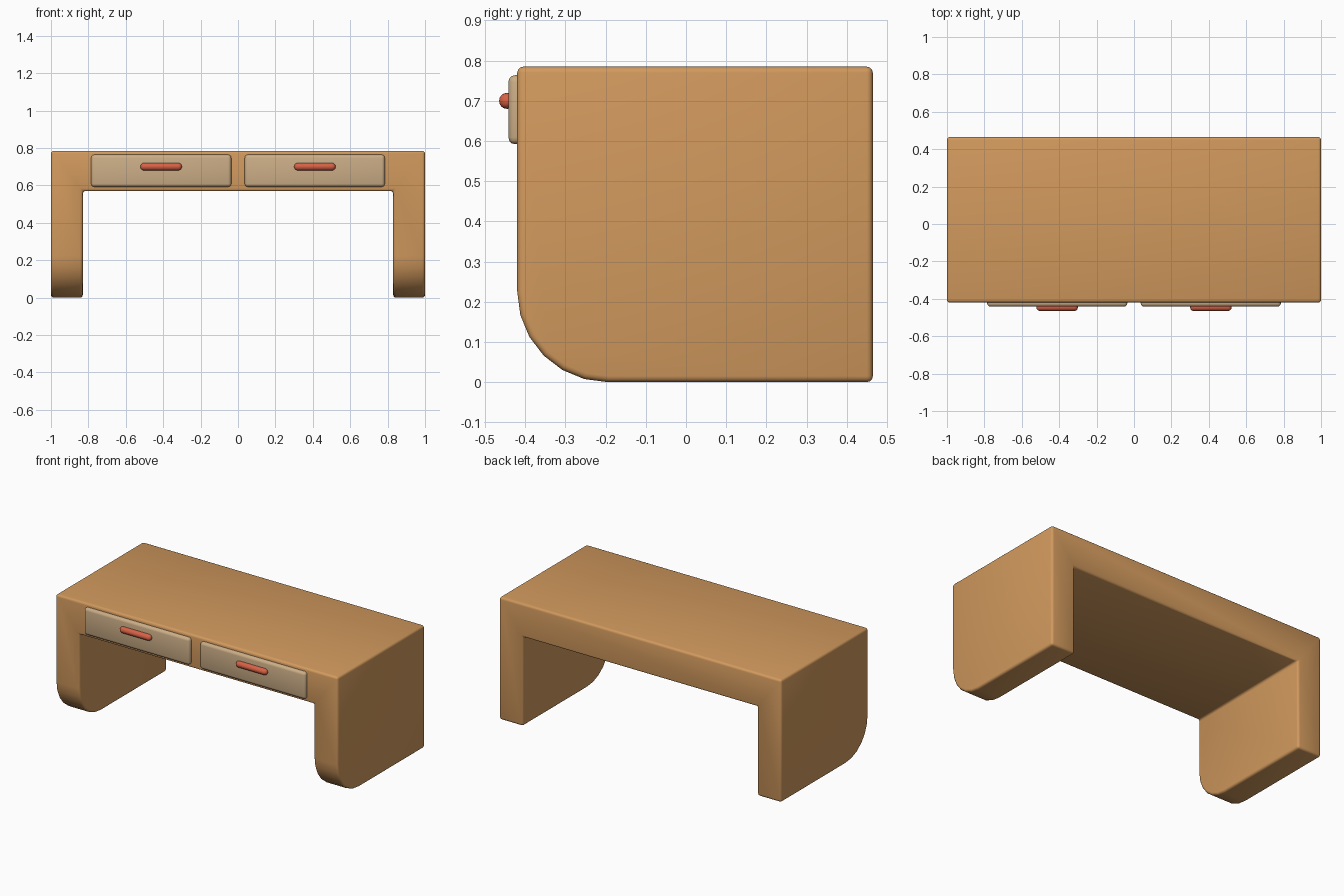
import bpy, bmesh
from mathutils import Matrix, Vector

if "Cube" in bpy.data.objects:
    bpy.data.objects.remove(bpy.data.objects["Cube"])

FRONT, BACK, TOP = -0.42, 0.465, 0.785


def material(name, color):
    m = bpy.data.materials.new(name)
    m.diffuse_color = (*color, 1)
    m.use_nodes = True
    m.node_tree.nodes["Principled BSDF"].inputs["Base Color"].default_value = m.diffuse_color
    return m


wood = material("wood", (0.64, 0.32, 0.11))
pale_wood = material("pale_wood", (0.60, 0.42, 0.24))
red = material("red", (0.68, 0.12, 0.06))


def finish(name, bm, mat, bevel, segments):
    bmesh.ops.recalc_face_normals(bm, faces=bm.faces)
    mesh = bpy.data.meshes.new(name)
    bm.to_mesh(mesh)
    bm.free()
    mesh.polygons.foreach_set("use_smooth", [True] * len(mesh.polygons))
    mesh.materials.append(mat)
    ob = bpy.data.objects.new(name, mesh)
    bpy.context.collection.objects.link(ob)
    mod = ob.modifiers.new("rounded_edges", 'BEVEL')
    mod.width, mod.segments = bevel, segments
    mod.limit_method, mod.angle_limit = 'ANGLE', 0.7
    return ob


def box(name, lo, hi, mat, bevel, segments):
    lo, hi = Vector(lo), Vector(hi)
    bm = bmesh.new()
    place = Matrix.Translation((lo + hi) / 2) @ Matrix.Diagonal((*(hi - lo), 1))
    bmesh.ops.create_cube(bm, size=1, matrix=place)
    return finish(name, bm, mat, bevel, segments)


# Desk body: an arch profile extruded front to back
half = [(0.83, 0.57), (0.83, 0), (1, 0), (1, TOP)]
profile = half + [(-x, z) for x, z in reversed(half)]
bm = bmesh.new()
face = bm.faces.new([bm.verts.new((x, FRONT, z)) for x, z in profile])
new = bmesh.ops.extrude_face_region(bm, geom=[face])["geom"]
bmesh.ops.translate(bm, vec=(0, BACK - FRONT, 0),
                    verts=[v for v in new if isinstance(v, bmesh.types.BMVert)])
bmesh.ops.recalc_face_normals(bm, faces=bm.faces)

# Large rounding on the front bottom edge of each leg
toes = [e for e in bm.edges
        if all(v.co.z < 0.01 and v.co.y < FRONT + 0.01 for v in e.verts)]
bmesh.ops.bevel(bm, geom=toes, offset=0.225, segments=6, profile=0.5, affect='EDGES')
finish("desk_body", bm, wood, 0.015, 3)

# Drawer fronts with capsule handles, one pair per side
for side, s in (("left", -1), ("right", 1)):
    x0, x1 = sorted((s * 0.036, s * 0.785))
    box(side + "_drawer", (x0, -0.442, 0.592), (x1, -0.39, 0.764), pale_wood, 0.017, 3)
    x0, x1 = sorted((s * 0.30, s * 0.522))
    box(side + "_handle", (x0, -0.465, 0.68), (x1, -0.425, 0.72), red, 0.0195, 4)
